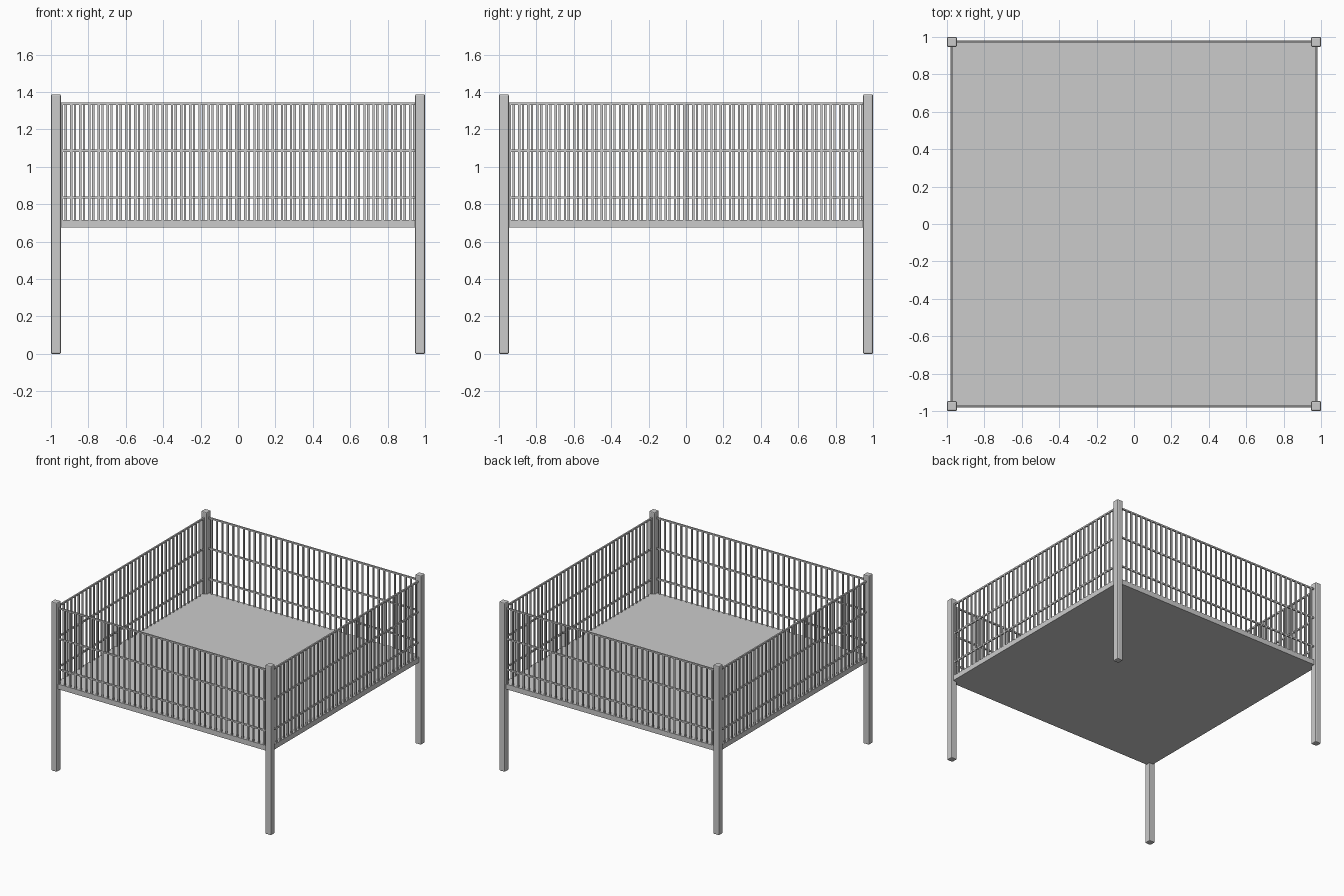
import bpy

if "Cube" in bpy.data.objects:
    bpy.data.objects.remove(bpy.data.objects["Cube"])

POST = 0.053            # post thickness
C = 1 - POST / 2        # centre line of posts and railings
BAR = 0.012


def box(name, lo, hi, bevel=0):
    bpy.ops.mesh.primitive_cube_add(size=1, location=[(a + b) / 2 for a, b in zip(lo, hi)])
    o = bpy.context.object
    o.name = name
    o.scale = [b - a for a, b in zip(lo, hi)]
    bpy.ops.object.transform_apply(location=False, rotation=False, scale=True)
    if bevel:
        m = o.modifiers.new("bevel", 'BEVEL')
        m.width, m.segments = bevel, 2
    return o


# Deck platform
box("deck", (-0.982, -0.982, 0.675), (0.982, 0.982, 0.717))

# Corner posts
for sx in (-1, 1):
    for sy in (-1, 1):
        x, y, h = sx * C, sy * C, POST / 2
        box("corner_post", (x - h, y - h, 0), (x + h, y + h, 1.388), 0.007)

# Railings: three horizontal rails and a row of upright bars per side
N, STEP, FIRST = 39, 0.049, -0.941
for s in (-1, 1):
    for axis in (0, 1):
        def place(name, a0, a1, z0, z1, t):
            lo, hi = [a0, s * C - t / 2, z0], [a1, s * C + t / 2, z1]
            if axis:
                lo[0], lo[1] = lo[1], lo[0]
                hi[0], hi[1] = hi[1], hi[0]
            box(name, lo, hi)
        for z in (0.836, 1.086, 1.337):
            place("rail", -C, C, z - BAR / 2, z + BAR / 2, BAR)
        bars = []
        for i in range(N):
            a = FIRST + i * STEP
            # opposite sides run in opposite directions
            a *= -s if axis == 0 else s
            place("railing_bar", a - BAR / 2, a + BAR / 2, 0.71, 1.337, BAR)
            bars.append(bpy.context.object)
        # Join one side's bars into a single object
        bpy.ops.object.select_all(action='DESELECT')
        for b in bars:
            b.select_set(True)
        bpy.context.view_layer.objects.active = bars[0]
        bpy.ops.object.join()
        bars[0].name = "railing_bars"
